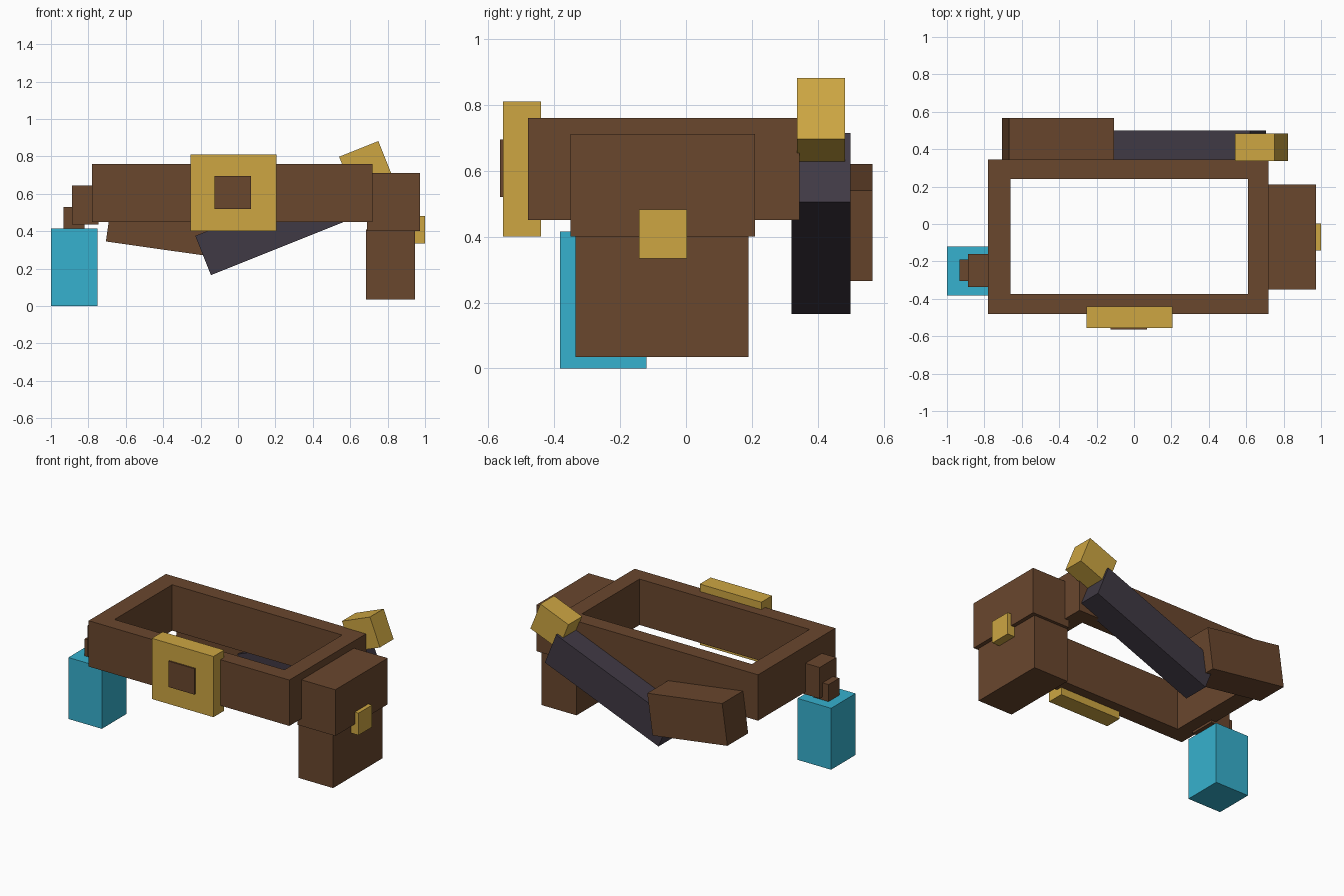
import bpy, bmesh, math
from mathutils import Matrix

default = bpy.data.objects.get("Cube")
if default:
    bpy.data.objects.remove(default, do_unlink=True)


def make_material(name, rgb):
    mat = bpy.data.materials.new(name)
    mat.use_nodes = True
    color = (*rgb, 1.0)
    mat.diffuse_color = color
    mat.node_tree.nodes["Principled BSDF"].inputs["Base Color"].default_value = color
    return mat


leather = make_material("brown leather", (0.144, 0.063, 0.027))
gold = make_material("gold", (0.61, 0.38, 0.055))
glass = make_material("cyan glass", (0.037, 0.44, 0.62))
dark = make_material("dark scabbard", (0.051, 0.041, 0.058))


def finish(name, bm, mat):
    bmesh.ops.recalc_face_normals(bm, faces=bm.faces)
    mesh = bpy.data.meshes.new(name)
    bm.to_mesh(mesh)
    bm.free()
    mesh.materials.append(mat)
    obj = bpy.data.objects.new(name, mesh)
    bpy.context.collection.objects.link(obj)
    return obj


def block(name, mat, xs, ys, zs, tilt=0.0):
    """Box from its extents, tilted about its own centre in the front plane."""
    ranges = (xs, ys, zs)
    size = [b - a for a, b in ranges]
    bm = bmesh.new()
    bmesh.ops.create_cube(bm, size=1.0, matrix=Matrix.Diagonal((*size, 1.0)))
    obj = finish(name, bm, mat)
    obj.location = [(a + b) / 2 for a, b in ranges]
    obj.rotation_euler.y = -math.radians(tilt)
    return obj


def tilted(name, mat, center, length, height, ys, tilt):
    """Box given by its front-plane centre, length and height."""
    cx, cz = center
    return block(name, mat, (cx - length / 2, cx + length / 2), ys,
                 (cz - height / 2, cz + height / 2), tilt)


def ring(name, mat, outer, inner, zs):
    """Rectangular band open at the top and bottom."""
    bm = bmesh.new()

    def loop(rect, z):
        x0, x1, y0, y1 = rect
        return [bm.verts.new((x, y, z)) for x, y in
                ((x0, y0), (x1, y0), (x1, y1), (x0, y1))]

    low, high = zs
    loops = [loop(outer, low), loop(outer, high), loop(inner, high), loop(inner, low)]
    for k in range(4):
        a, b = loops[k], loops[(k + 1) % 4]
        for i in range(4):
            j = (i + 1) % 4
            bm.faces.new((a[i], a[j], b[j], b[i]))
    return finish(name, bm, mat)


# Belt band and buckle
ring("belt_band", leather, (-0.78, 0.72, -0.48, 0.345),
     (-0.66, 0.61, -0.375, 0.24), (0.45, 0.76))
block("buckle", gold, (-0.255, 0.205), (-0.555, -0.44), (0.40, 0.81))
block("buckle_center", leather, (-0.125, 0.07), (-0.565, -0.50), (0.52, 0.695))

# Pouch on the left hip
block("pouch_body", leather, (0.685, 0.945), (-0.335, 0.19), (0.035, 0.41))
block("pouch_flap", leather, (0.69, 0.972), (-0.35, 0.21), (0.40, 0.712))
block("pouch_button", gold, (0.92, 1.0), (-0.142, 0.003), (0.333, 0.482))

# Flask hanging on the right hip
block("flask", glass, (-1.0, -0.75), (-0.382, -0.12), (0.0, 0.415))
block("flask_hanger", leather, (-0.887, -0.745), (-0.337, -0.16), (0.435, 0.645))
block("flask_clip", leather, (-0.932, -0.82), (-0.305, -0.19), (0.412, 0.53))

# Knife slung across the back
tilted("scabbard", dark, (0.238, 0.44), 0.915, 0.226, (0.32, 0.50), 21.8)
tilted("knife_handle", gold, (0.6825, 0.747), 0.226, 0.20, (0.337, 0.483), 21.8)
tilted("back_pouch", leather, (-0.407, 0.443), 0.565, 0.278, (0.345, 0.567), -8.1)
